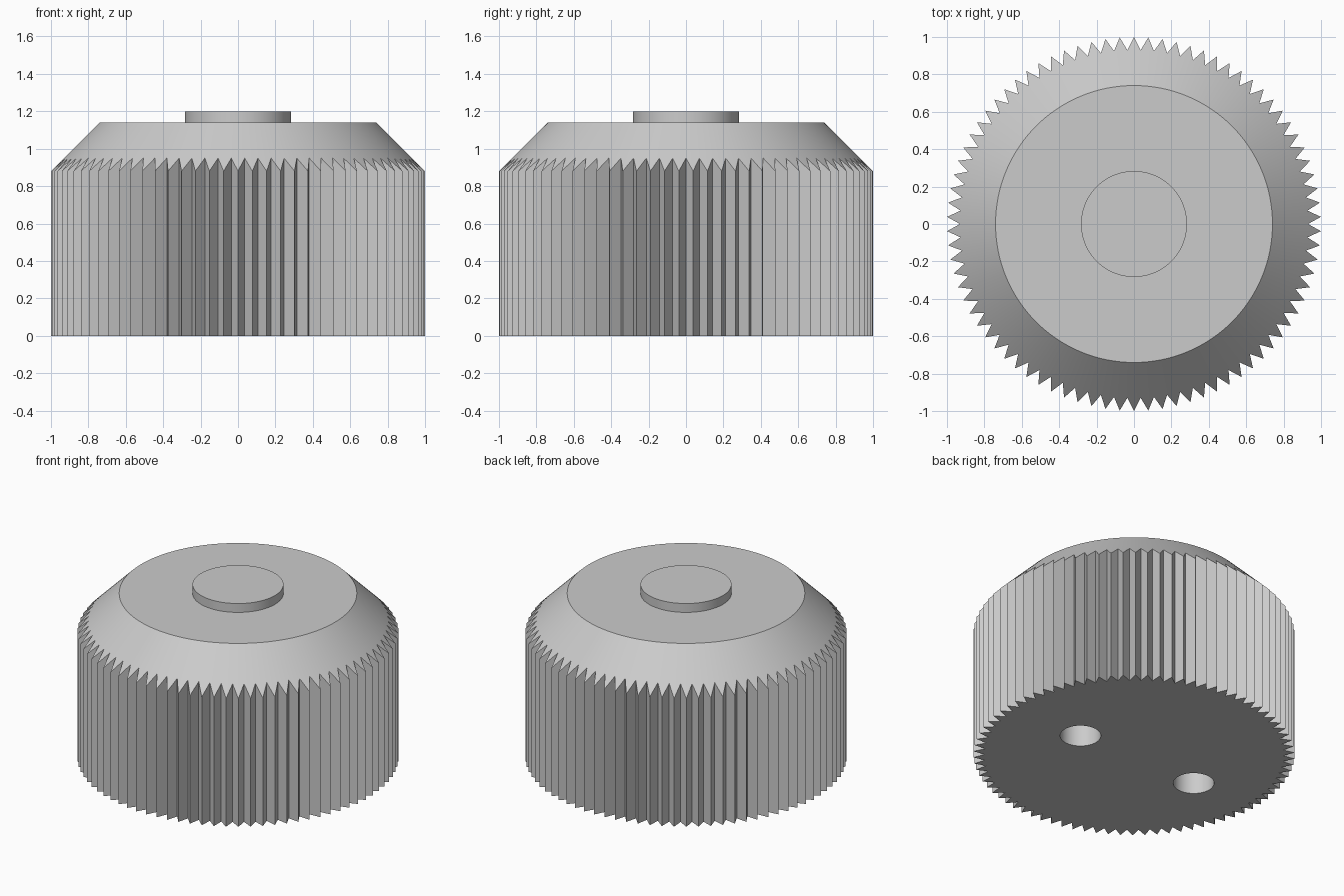
import bpy
import bmesh
from math import sin, cos, pi, radians
from mathutils import Matrix

cube = bpy.data.objects.get("Cube")
if cube:
    bpy.data.objects.remove(cube, do_unlink=True)

TEETH = 82
TIP_R, VALLEY_R, TOP_R = 1.0, 0.93, 0.74
TOP_Z, BUTTON_Z = 1.139, 1.2
SHOULDER_Z = 0.88
HOLE_R, HOLE_DEPTH = 0.127, 0.5

grey = bpy.data.materials.new("light_grey")
grey.use_nodes = True
grey.diffuse_color = (0.6, 0.6, 0.6, 1)
grey.node_tree.nodes["Principled BSDF"].inputs["Base Color"].default_value = (0.6, 0.6, 0.6, 1)


def finish(name, bm):
    """Turn a bmesh into a named grey object."""
    bmesh.ops.recalc_face_normals(bm, faces=bm.faces)
    mesh = bpy.data.meshes.new(name)
    bm.to_mesh(mesh)
    bm.free()
    mesh.materials.append(grey)
    obj = bpy.data.objects.new(name, mesh)
    bpy.context.collection.objects.link(obj)
    return obj


def cylinder(name, radius, low, high, x=0, y=0, sides=96):
    bm = bmesh.new()
    bmesh.ops.create_cone(bm, cap_ends=True, segments=sides, radius1=radius, radius2=radius,
                          depth=high - low, matrix=Matrix.Translation((x, y, (low + high) / 2)))
    return finish(name, bm)


def select_only(obj):
    bpy.ops.object.select_all(action='DESELECT')
    obj.select_set(True)
    bpy.context.view_layer.objects.active = obj


def cone_height(radius):
    """Height of the sloping shoulder at a given radius."""
    return TOP_Z - (radius - TOP_R) * (TOP_Z - SHOULDER_Z) / (TIP_R - TOP_R)


# Toothed body: star outline rising to the shoulder cone, then the flat top
bm = bmesh.new()
base, rim, top = [], [], []
count = TEETH * 2
for i in range(count):
    a = pi / 2 + 2 * pi * i / count
    r = VALLEY_R if i % 2 else TIP_R
    base.append(bm.verts.new((r * cos(a), r * sin(a), 0)))
    rim.append(bm.verts.new((r * cos(a), r * sin(a), cone_height(r))))
    top.append(bm.verts.new((TOP_R * cos(a), TOP_R * sin(a), TOP_Z)))
for i in range(count):
    j = (i + 1) % count
    for lower, upper in ((base, rim), (rim, top)):
        bm.faces.new((lower[i], lower[j], upper[j], upper[i]))
bm.faces.new(base)
bm.faces.new(top)
body = finish("knurled_body", bm)

# Two blind holes in the underside
for x in (0.41, -0.51):
    cutter = cylinder("hole_cutter", HOLE_R, -0.1, HOLE_DEPTH, x, -0.03, 64)
    cutter.hide_render = True
    cut = body.modifiers.new("hole", 'BOOLEAN')
    cut.operation = 'DIFFERENCE'
    cut.solver = 'EXACT'
    cut.object = cutter
    select_only(body)
    bpy.ops.object.modifier_apply(modifier=cut.name)
    bpy.data.objects.remove(cutter, do_unlink=True)

# Raised round button on the top
button = cylinder("top_button", 0.283, TOP_Z - 0.01, BUTTON_Z)

for obj in (body, button):
    select_only(obj)
    bpy.ops.object.shade_smooth_by_angle(angle=radians(30))
